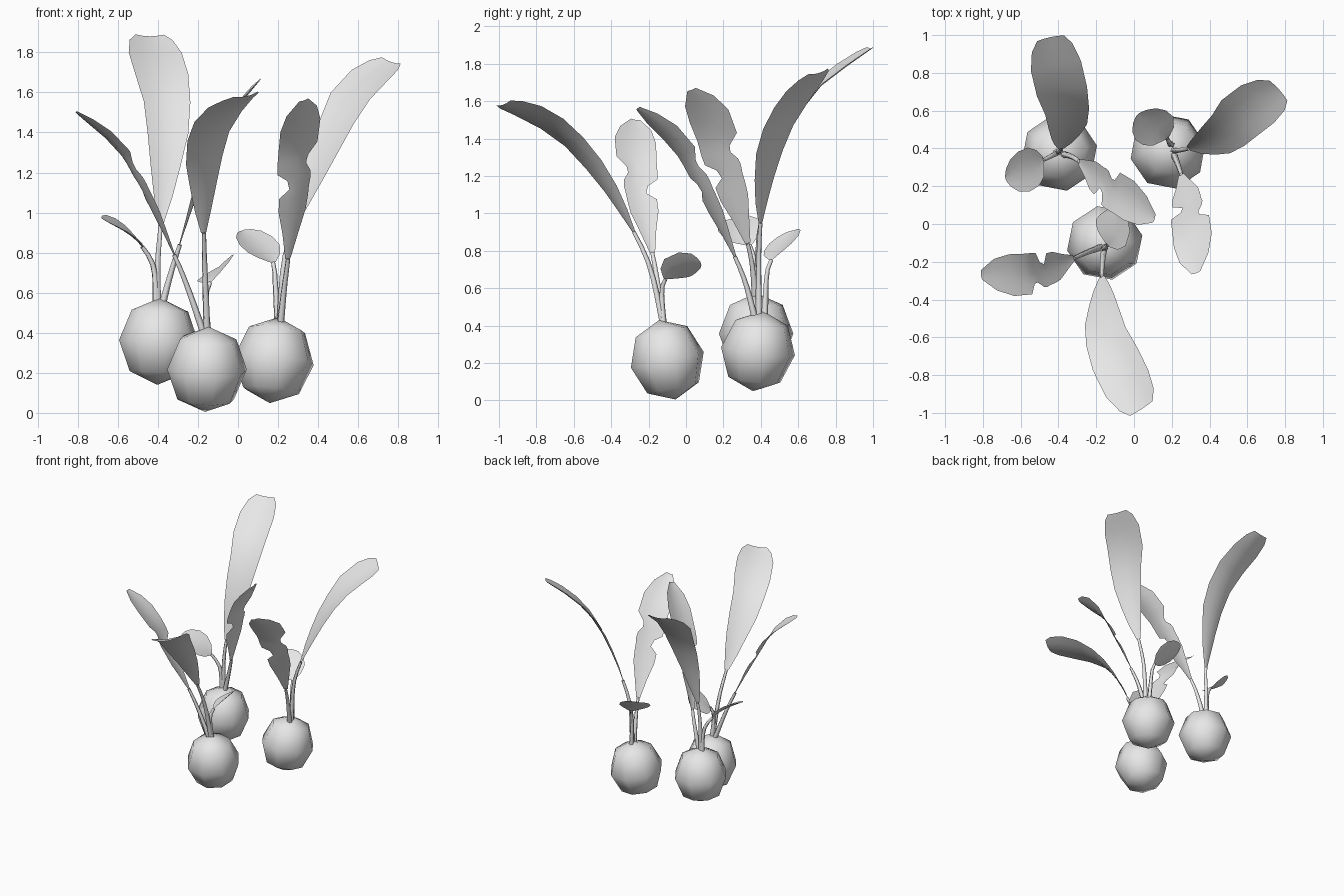
import bpy, bmesh, math
from mathutils import Vector, Matrix

cube = bpy.data.objects.get("Cube")
if cube:
    bpy.data.objects.remove(cube, do_unlink=True)

grey = bpy.data.materials.new("plain_grey")
grey.use_nodes = True
grey.diffuse_color = (0.8, 0.8, 0.8, 1)
grey.node_tree.nodes["Principled BSDF"].inputs["Base Color"].default_value = grey.diffuse_color


def add_object(name, bm):
    mesh = bpy.data.meshes.new(name)
    for face in bm.faces:
        face.smooth = True
    bm.to_mesh(mesh)
    bm.free()
    mesh.materials.append(grey)
    obj = bpy.data.objects.new(name, mesh)
    bpy.context.collection.objects.link(obj)
    return obj


def loft(name, sections, closed):
    """Skin a row of matching cross-sections."""
    bm = bmesh.new()
    rows = [[bm.verts.new(p) for p in section] for section in sections]
    count = len(rows[0])
    for low, high in zip(rows, rows[1:]):
        for i in range(count if closed else count - 1):
            j = (i + 1) % count
            bm.faces.new((low[i], low[j], high[j], high[i]))
    return add_object(name, bm)


def spline(points, steps=8):
    """Smooth path through the points."""
    pts = [Vector(p) for p in points]
    pts = [2 * pts[0] - pts[1]] + pts + [2 * pts[-1] - pts[-2]]
    path = []
    for a, b, c, d in zip(pts, pts[1:], pts[2:], pts[3:]):
        for k in range(steps):
            t = k / steps
            path.append(b + (c - a) * t / 2 + (2 * a - 5 * b + 4 * c - d) * t**2 / 2
                        + (3 * b - a - 3 * c + d) * t**3 / 2)
    return path + [pts[-2]]


def at_fraction(path, fraction):
    """Point and tangent at a fraction of the path length."""
    lengths = [(b - a).length for a, b in zip(path, path[1:])]
    left = fraction * sum(lengths)
    for a, b, size in zip(path, path[1:], lengths):
        if left <= size or b is path[-1]:
            return a.lerp(b, min(left / size, 1)), (b - a).normalized()
        left -= size


# Blade outlines: fraction along, left half-width, right half-width
BROAD = [(0, .015, .015), (.12, .045, .05), (.25, .07, .08), (.4, .09, .115), (.55, .105, .13),
         (.7, .135, .135), (.85, .14, .13), (.95, .115, .105), (1, .075, .07)]
NOTCHED = [(0, .015, .015), (.14, .045, .045), (.27, .075, .08), (.35, .08, .085), (.4, .08, .035),
           (.45, .085, .05), (.49, .08, .105), (.54, .05, .11), (.58, .055, .11), (.64, .11, .11),
           (.78, .115, .11), (.9, .085, .085), (1, .025, .025)]
ROUND = [(0, .015, .015), (.15, .08, .07), (.35, .11, .11), (.6, .115, .115), (.82, .09, .09),
         (.95, .05, .05), (1, .015, .015)]


def leaf(name, outline, roll, points):
    """Stem up to the third point, then a blade; positive roll lifts the left edge."""
    path = spline(points)
    stem, blade = path[:17], path[16:]
    heading = blade[-1] - blade[0]
    side = Vector((-heading.y, heading.x, 0)).normalized()

    # Tapered five-sided stem
    rings = []
    for k in range(7):
        p, tangent = at_fraction(stem, k / 6)
        across = (side - tangent * side.dot(tangent)).normalized()
        normal = tangent.cross(across)
        r = .019 - .008 * k / 6
        turns = [math.tau * i / 5 for i in range(5)]
        rings.append([p + r * (across * math.cos(a) + normal * math.sin(a)) for a in turns])
    loft(name + "_stem", rings, True)

    # Thin, gently cupped blade
    rows = []
    for fraction, wide_left, wide_right in outline:
        p, tangent = at_fraction(blade, fraction)
        across = (side - tangent * side.dot(tangent)).normalized()
        across = Matrix.Rotation(math.radians(roll), 3, tangent) @ across
        normal = tangent.cross(across)
        row = []
        for u in (1, .5, 0, -.5, -1):
            w = u * (wide_left if u > 0 else wide_right)
            row.append(p + across * w + normal * abs(w * u) * .15)
        rows.append(row)
    loft(name + "_blade", rows, False)


def bulb(name, centre, tilt_x, tilt_y):
    bm = bmesh.new()
    bmesh.ops.create_uvsphere(bm, u_segments=8, v_segments=4, radius=1)
    obj = add_object(name, bm)
    obj.scale = (.203, .203, .217)
    obj.location = centre
    obj.rotation_euler = (math.radians(tilt_x), math.radians(tilt_y), .2)


# Back right-hand plant
bulb("back_bulb", (-.395, .375, .357), 0, 2)
leaf("back_broad_leaf", BROAD, 4, [(-.4, .38, .53), (-.4, .385, .75), (-.385, .4, .95),
     (-.365, .51, 1.35), (-.375, .66, 1.62), (-.405, .82, 1.76), (-.44, .99, 1.88)])
leaf("back_notched_leaf", NOTCHED, 28, [(-.38, .37, .53), (-.34, .36, .68), (-.29, .33, .84),
     (-.15, .21, 1.24), (-.04, .14, 1.47), (.11, .03, 1.66)])
leaf("back_round_leaf", ROUND, -20, [(-.41, .38, .53), (-.42, .37, .72), (-.48, .34, .83),
     (-.57, .29, .91), (-.68, .24, .97)])

# Front plant
bulb("front_bulb", (-.155, -.1, .217), 12, 0)
leaf("front_broad_leaf", BROAD, 15, [(-.155, -.12, .39), (-.165, -.19, .7), (-.17, -.28, .9),
     (-.16, -.43, 1.16), (-.13, -.6, 1.37), (-.065, -.79, 1.5), (.04, -.98, 1.58)])
leaf("front_notched_leaf", NOTCHED, 4, [(-.17, -.12, .39), (-.25, -.15, .62), (-.32, -.18, .79),
     (-.48, -.25, 1.12), (-.6, -.27, 1.32), (-.81, -.27, 1.5)])
leaf("front_round_leaf", ROUND, -34, [(-.15, -.12, .39), (-.16, -.13, .57), (-.14, -.11, .65),
     (-.105, -.03, .705), (-.095, .08, .73)])

# Left-hand plant
bulb("left_bulb", (.18, .385, .263), -6, 7)
leaf("left_broad_leaf", BROAD, 15, [(.21, .39, .43), (.23, .39, .75), (.29, .4, .95),
     (.38, .43, 1.18), (.475, .495, 1.41), (.595, .595, 1.6), (.77, .71, 1.75)])
leaf("left_notched_leaf", NOTCHED, 21, [(.21, .37, .43), (.23, .32, .62), (.25, .26, .77),
     (.285, .12, 1.07), (.31, -.03, 1.35), (.33, -.26, 1.56)])
leaf("left_round_leaf", ROUND, -13, [(.2, .42, .43), (.185, .43, .66), (.175, .455, .75),
     (.1, .52, .83), (.02, .58, .91)])
